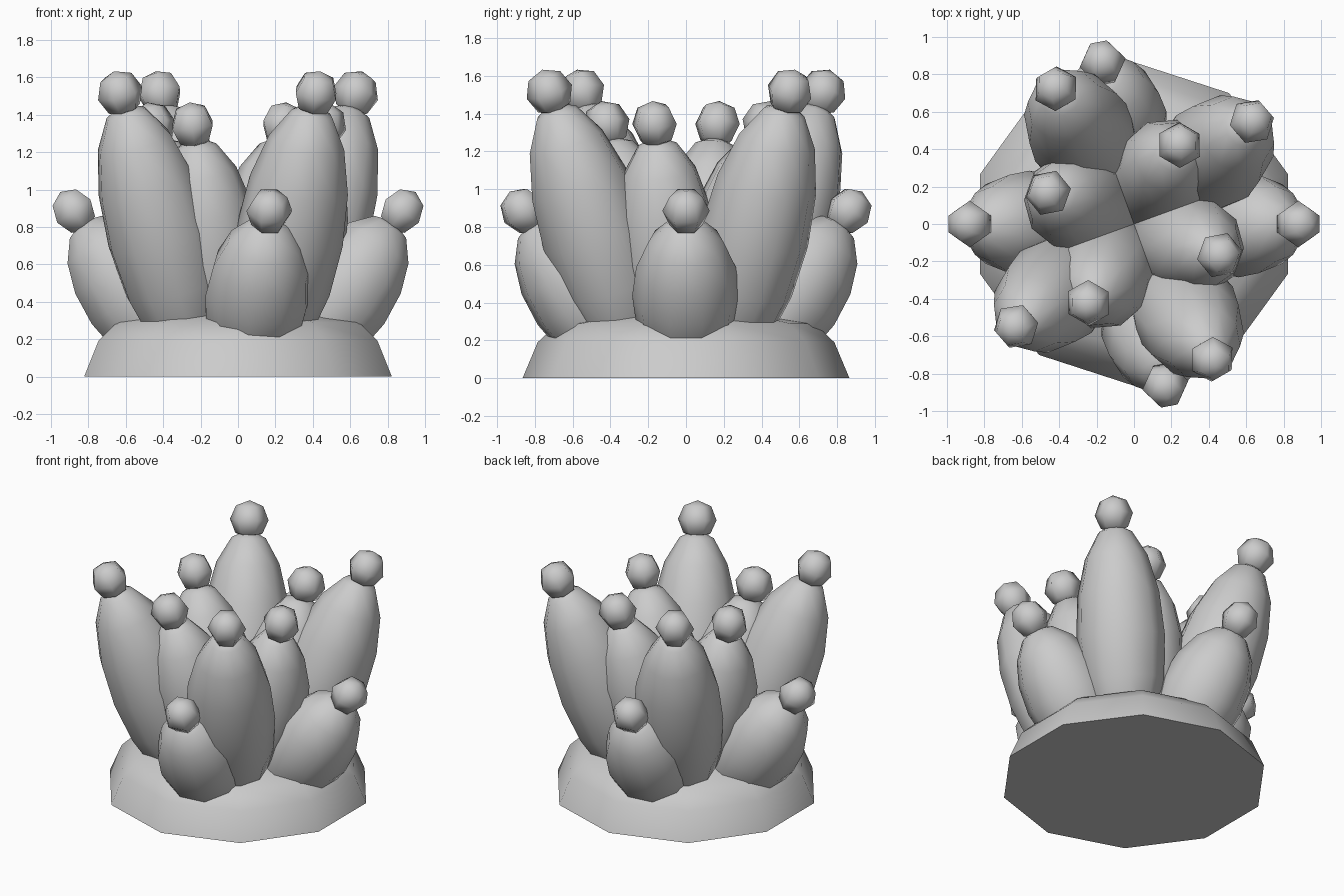
import bpy, bmesh, math
from mathutils import Matrix, Vector

if "Cube" in bpy.data.objects:
    bpy.data.objects.remove(bpy.data.objects["Cube"])

mat = bpy.data.materials.new("plain grey")
mat.diffuse_color = (0.6, 0.6, 0.6, 1)
mat.use_nodes = True
mat.node_tree.nodes["Principled BSDF"].inputs["Base Color"].default_value = mat.diffuse_color


def finish(bm, name, angle):
    me = bpy.data.meshes.new(name)
    bmesh.ops.recalc_face_normals(bm, faces=bm.faces)
    bm.to_mesh(me)
    bm.free()
    me.materials.append(mat)
    ob = bpy.data.objects.new(name, me)
    bpy.context.collection.objects.link(ob)
    bpy.ops.object.select_all(action='DESELECT')
    ob.select_set(True)
    bpy.context.view_layer.objects.active = ob
    bpy.ops.object.shade_smooth_by_angle(angle=math.radians(angle))
    return ob


def ellipsoid(name, segs, rings, width, length, matrix):
    bm = bmesh.new()
    bmesh.ops.create_uvsphere(bm, u_segments=segs, v_segments=rings, radius=1)
    bm.transform(matrix @ Matrix.Diagonal((width, width, length, 1)))
    return finish(bm, name, 75)


# ten-sided domed base with a flat underside
bm = bmesh.new()
rows = []
for r, z in [(0.865, 0), (0.785, 0.19), (0.68, 0.29), (0.31, 0.36)]:
    rows.append([bm.verts.new((r * math.sin(i * math.pi / 5),
                               r * math.cos(i * math.pi / 5), z)) for i in range(10)])
for a, b in zip(rows, rows[1:]):
    for i in range(10):
        j = (i + 1) % 10
        bm.faces.new((a[i], a[j], b[j], b[i]))
bm.faces.new(rows[0])
top = bm.verts.new((0, 0, 0.375))
for i in range(10):
    bm.faces.new((rows[-1][i], rows[-1][(i + 1) % 10], top))
finish(bm, "base_dome", 50)

# lobes leaning outwards, each with a ball at its tip:
# name, angles, tip radius, tip height, lean, half width, half length, ball radius, ball height
groups = [
    ("tall", (41, 120, 221, 300), 0.81, 1.46, 20, 0.29, 0.75, 0.835, 1.515),
    ("inner", (60, 160, 240, 340), 0.455, 1.28, 14, 0.28, 0.65, 0.487, 1.345),
    ("low", (0, 101, 180, 281), 0.835, 0.83, 35, 0.285, 0.48, 0.878, 0.885),
]
for name, angles, tr, tz, lean, w, l, br, bz in groups:
    t = math.radians(lean)
    centre = Vector((tr - l * math.sin(t), 0, tz - l * math.cos(t)))
    tilt = Matrix.Rotation(t, 4, 'Y')
    for n, ang in enumerate(angles, 1):
        turn = Matrix.Rotation(math.radians(ang), 4, 'Z')
        ellipsoid(f"{name}_lobe_{n}", 10, 8, w, l,
                  turn @ Matrix.Translation(centre) @ tilt)
        ellipsoid(f"{name}_ball_{n}", 6, 4, 0.125, 0.125,
                  turn @ Matrix.Translation((br, 0, bz)) @ tilt)
